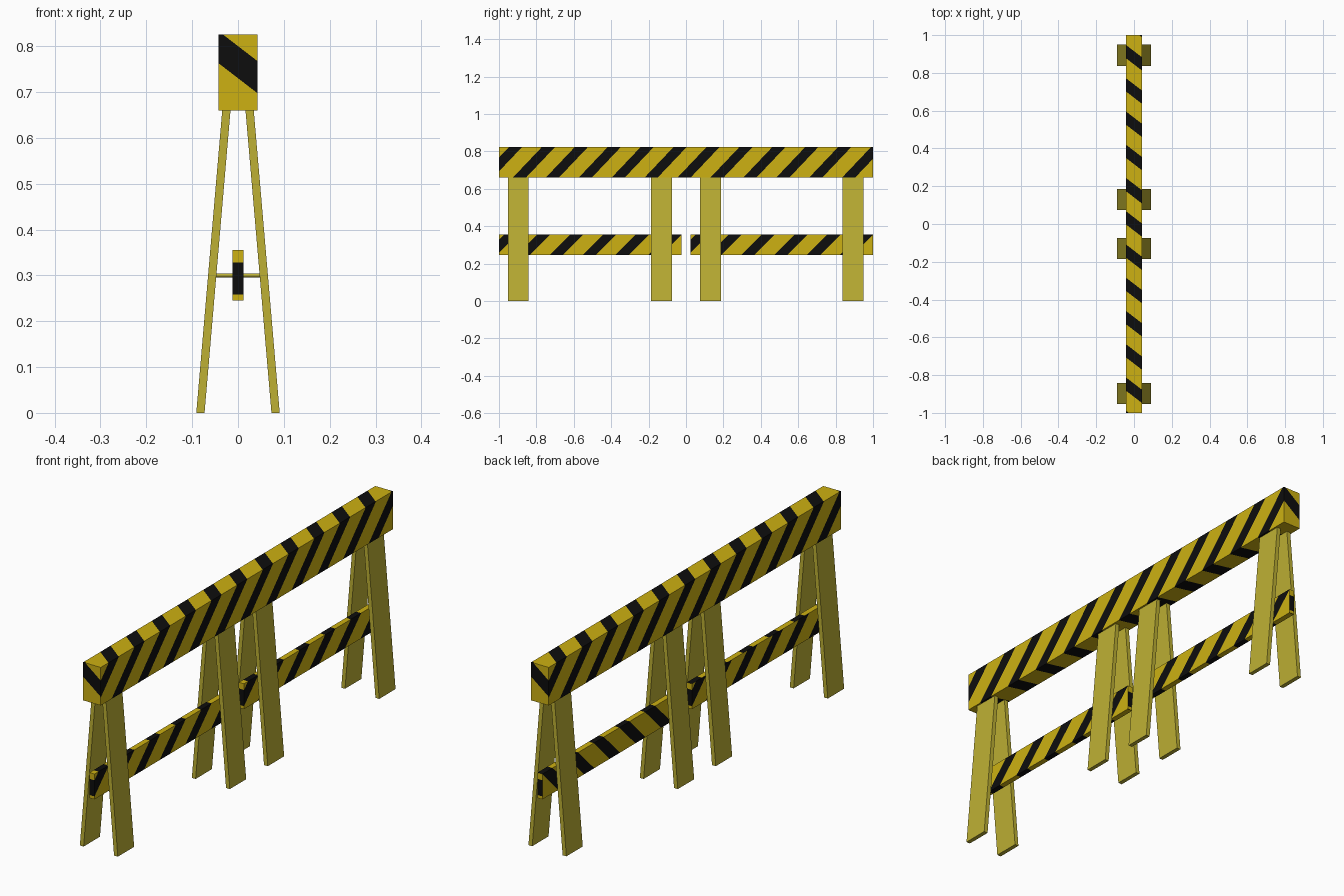
import bpy, bmesh
from mathutils import Vector

if "Cube" in bpy.data.objects:
    bpy.data.objects.remove(bpy.data.objects["Cube"])


def material(name, rgb):
    m = bpy.data.materials.new(name)
    m.diffuse_color = (*rgb, 1)
    m.use_nodes = True
    m.node_tree.nodes["Principled BSDF"].inputs["Base Color"].default_value = m.diffuse_color
    return m


YELLOW = material("warning_yellow", (0.61, 0.44, 0.006))
BLACK = material("stripe_black", (0.004, 0.004, 0.004))
LEG = material("leg_yellow", (0.51, 0.435, 0.034))
PERIOD, WIDTH = 0.176, 0.07


def make_object(name, bm, mats):
    me = bpy.data.meshes.new(name)
    bm.to_mesh(me)
    bm.free()
    for m in mats:
        me.materials.append(m)
    ob = bpy.data.objects.new(name, me)
    bpy.context.collection.objects.link(ob)
    return ob


def striped_box(name, lo, hi, rules):
    """Box whose sides are cut into stripes.
    rules[(axis, sign)] = (gradient, centre): black where gradient.p is near centre + k*PERIOD."""
    bm = bmesh.new()
    lo, hi = Vector(lo), Vector(hi)
    for (axis, sign), (grad, centre) in rules.items():
        g = Vector(grad)
        a, b = [i for i in range(3) if i != axis]
        verts = []
        for ta, tb in ((0, 0), (1, 0), (1, 1), (0, 1)):
            p = Vector((0, 0, 0))
            p[axis] = hi[axis] if sign > 0 else lo[axis]
            p[a] = hi[a] if ta else lo[a]
            p[b] = hi[b] if tb else lo[b]
            verts.append(bm.verts.new(p))
        values = [g.dot(v.co) for v in verts]
        face = bm.faces.new(verts)
        face.normal_update()
        if face.normal[axis] * sign < 0:
            face.normal_flip()
        faces = {face}
        # cut along both borders of every stripe crossing this side
        for k in range(-20, 21):
            for edge in (-WIDTH / 2, WIDTH / 2):
                value = centre + k * PERIOD + edge
                if not min(values) < value < max(values):
                    continue
                geom = list({x for f in faces for x in (*f.verts, *f.edges, f)})
                res = bmesh.ops.bisect_plane(bm, geom=geom, dist=1e-6, plane_no=g,
                                             plane_co=g * (value / g.length_squared))
                faces |= {x for x in res["geom"] if isinstance(x, bmesh.types.BMFace)}
                faces = {f for f in faces if f.is_valid}
        for f in faces:
            t = (g.dot(f.calc_center_median()) - centre + PERIOD / 2) % PERIOD - PERIOD / 2
            f.material_index = 1 if abs(t) < WIDTH / 2 else 0
    return make_object(name, bm, (YELLOW, BLACK))


# top beam, stripes turn symmetrically around the vertical axis
TOP, S = 0.825, 0.95
side_c = -0.91 + S * -TOP
striped_box("top_beam", (-0.042, -1, 0.66), (0.042, 1, TOP), {
    (0, 1): ((0, 1, -S), side_c),
    (0, -1): ((0, -1, -S), side_c),
    (2, 1): ((0.77, 1, 0), 0.0),
    (2, -1): ((0.26, 1, 0), 0.0),
    (1, -1): ((0.77, 0, 1), 0.765),
    (1, 1): ((-0.77, 0, 1), 0.765),
})

# two lower rails with a gap in the middle
for name, y0, mirrored in (("lower_rail_front", -1.0, True), ("lower_rail_back", 0.024, False)):
    y1, c = y0 + 0.976, y0 + 0.0625
    left = ((0, -1, -1), c - 0.355 - (y0 + y1)) if mirrored else ((0, 1, -1), c - 0.355)
    striped_box(name, (-0.012, y0, 0.245), (0.012, y1, 0.355), {
        (0, 1): ((0, 1, -1), c - 0.355),
        (0, -1): left,
        (2, 1): ((0, 1, 0), c),
        (2, -1): ((0, 1, 0), c - 0.11),
        (1, -1): ((0, 0, 1), 0.293),
        (1, 1): ((0, 0, 1), 0.293),
    })


def leg(name, side, y):
    """Leaning board: flat profile in x-z, extruded along y."""
    profile = [(0.073, 0), (0.091, 0), (0.034, 0.664), (0.016, 0.664)]
    bm = bmesh.new()
    f = bm.faces.new([bm.verts.new((side * x, y - 0.056, z)) for x, z in profile])
    res = bmesh.ops.extrude_face_region(bm, geom=[f])
    new = [v for v in res["geom"] if isinstance(v, bmesh.types.BMVert)]
    bmesh.ops.translate(bm, verts=new, vec=(0, 0.112, 0))
    bmesh.ops.recalc_face_normals(bm, faces=bm.faces)
    make_object(name, bm, (LEG,))


# four trestles: a pair of legs joined by a thin pin through the rail
for i, y in enumerate((-0.897, -0.13, 0.13, 0.893), 1):
    leg(f"right_leg_{i}", 1, y)
    leg(f"left_leg_{i}", -1, y)
    bpy.ops.mesh.primitive_cylinder_add(vertices=12, radius=0.0045, depth=0.1,
                                        location=(0, y, 0.3), rotation=(0, 1.570796, 0))
    pin = bpy.context.object
    pin.name = f"cross_pin_{i}"
    pin.data.materials.append(LEG)
    bpy.ops.object.shade_smooth_by_angle()
